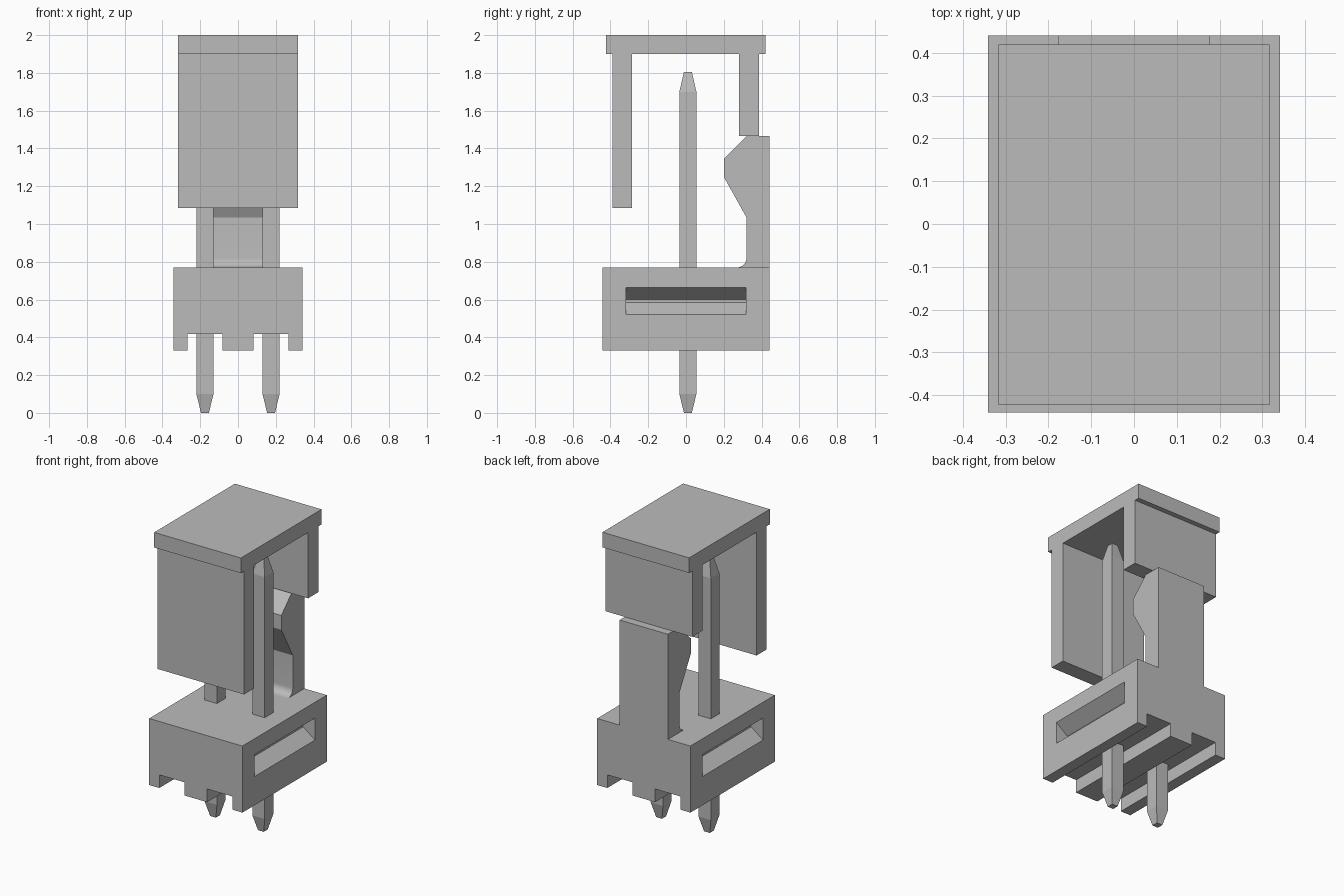
import bpy
import bmesh
import math

default = bpy.data.objects.get("Cube")
if default:
    bpy.data.objects.remove(default, do_unlink=True)

grey = bpy.data.materials.new("plain grey")
grey.use_nodes = True
COLOUR = (0.5, 0.5, 0.5, 1.0)
grey.diffuse_color = COLOUR
grey.node_tree.nodes["Principled BSDF"].inputs["Base Color"].default_value = COLOUR


def finish(name, bm):
    """Turn a bmesh into a named grey object."""
    bmesh.ops.recalc_face_normals(bm, faces=bm.faces)
    mesh = bpy.data.meshes.new(name)
    bm.to_mesh(mesh)
    bm.free()
    mesh.materials.append(grey)
    obj = bpy.data.objects.new(name, mesh)
    bpy.context.collection.objects.link(obj)
    return obj


def prism(name, outline, axis, lo, hi):
    """Extrude an outline, given in (x, z) for axis y or (y, z) for axis x."""
    bm = bmesh.new()
    place = (lambda a, b: (lo, a, b)) if axis == "x" else (lambda a, b: (a, lo, b))
    face = bm.faces.new([bm.verts.new(place(a, b)) for a, b in outline])
    side = bmesh.ops.extrude_face_region(bm, geom=[face])["geom"]
    shift = (hi - lo, 0, 0) if axis == "x" else (0, hi - lo, 0)
    bmesh.ops.translate(bm, vec=shift, verts=[g for g in side if isinstance(g, bmesh.types.BMVert)])
    return finish(name, bm)


def pin(name, x, y):
    """Square pin with a tapered tip at each end."""
    bm = bmesh.new()
    rings = []
    for z, h in ((0, 0.021), (0.10, 0.045), (1.70, 0.045), (1.805, 0.021)):
        rings.append([bm.verts.new((x + sx * h, y + sy * h, z))
                      for sx, sy in ((-1, -1), (1, -1), (1, 1), (-1, 1))])
    bm.faces.new(rings[0])
    bm.faces.new(rings[-1])
    for a, b in zip(rings, rings[1:]):
        for i in range(4):
            j = (i + 1) % 4
            bm.faces.new((a[i], a[j], b[j], b[i]))
    return finish(name, bm)


# Base housing with two channels along its underside
base = prism("base_housing", [
    (-0.341, 0.33), (-0.267, 0.33), (-0.267, 0.417), (-0.083, 0.417), (-0.083, 0.33),
    (0.083, 0.33), (0.083, 0.417), (0.267, 0.417), (0.267, 0.33), (0.341, 0.33),
    (0.341, 0.77), (-0.341, 0.77)], "y", -0.441, 0.441)

# Tapered grooves in both ends of the base
for s in (-1, 1):
    cutter = prism("groove_cutter", [
        (s * 0.255, 0.585), (s * 0.341, 0.52), (s * 0.40, 0.52),
        (s * 0.40, 0.665), (s * 0.341, 0.665), (s * 0.255, 0.60)], "y", -0.317, 0.317)
    cutter.hide_render = True
    mod = base.modifiers.new("groove", "BOOLEAN")
    mod.operation = "DIFFERENCE"
    mod.solver = "EXACT"
    mod.object = cutter
    bpy.context.view_layer.objects.active = base
    bpy.ops.object.modifier_apply(modifier=mod.name)
    bpy.data.objects.remove(cutter, do_unlink=True)

# Latch arm with a hooked nose and a filleted foot
R = 0.05
fillet = [(0.27 + R * math.cos(t), 0.82 - R * math.sin(t))
          for t in (math.radians(90 * i / 8) for i in range(9))]
latch = prism("latch_arm", [
    (0.27, 0.765), (0.441, 0.765), (0.441, 1.465), (0.32, 1.465),
    (0.20, 1.345), (0.20, 1.25), (0.32, 1.035)] + fillet, "x", -0.177, 0.177)
bpy.ops.object.select_all(action="DESELECT")
latch.select_set(True)
bpy.context.view_layer.objects.active = latch
bpy.ops.object.shade_smooth_by_angle(angle=math.radians(25))

# Contact pins
for label, x in (("right", -0.175), ("left", 0.175)):
    pin(label + "_pin", x, 0.01)

# Cap: overhanging top plate with a long front wall and a short back wall
prism("cap", [
    (-0.423, 1.90), (-0.39, 1.90), (-0.39, 1.085), (-0.285, 1.085), (-0.285, 1.90),
    (0.28, 1.90), (0.28, 1.465), (0.387, 1.465), (0.387, 1.90), (0.42, 1.90),
    (0.42, 2.0), (-0.423, 2.0)], "x", -0.317, 0.317)
